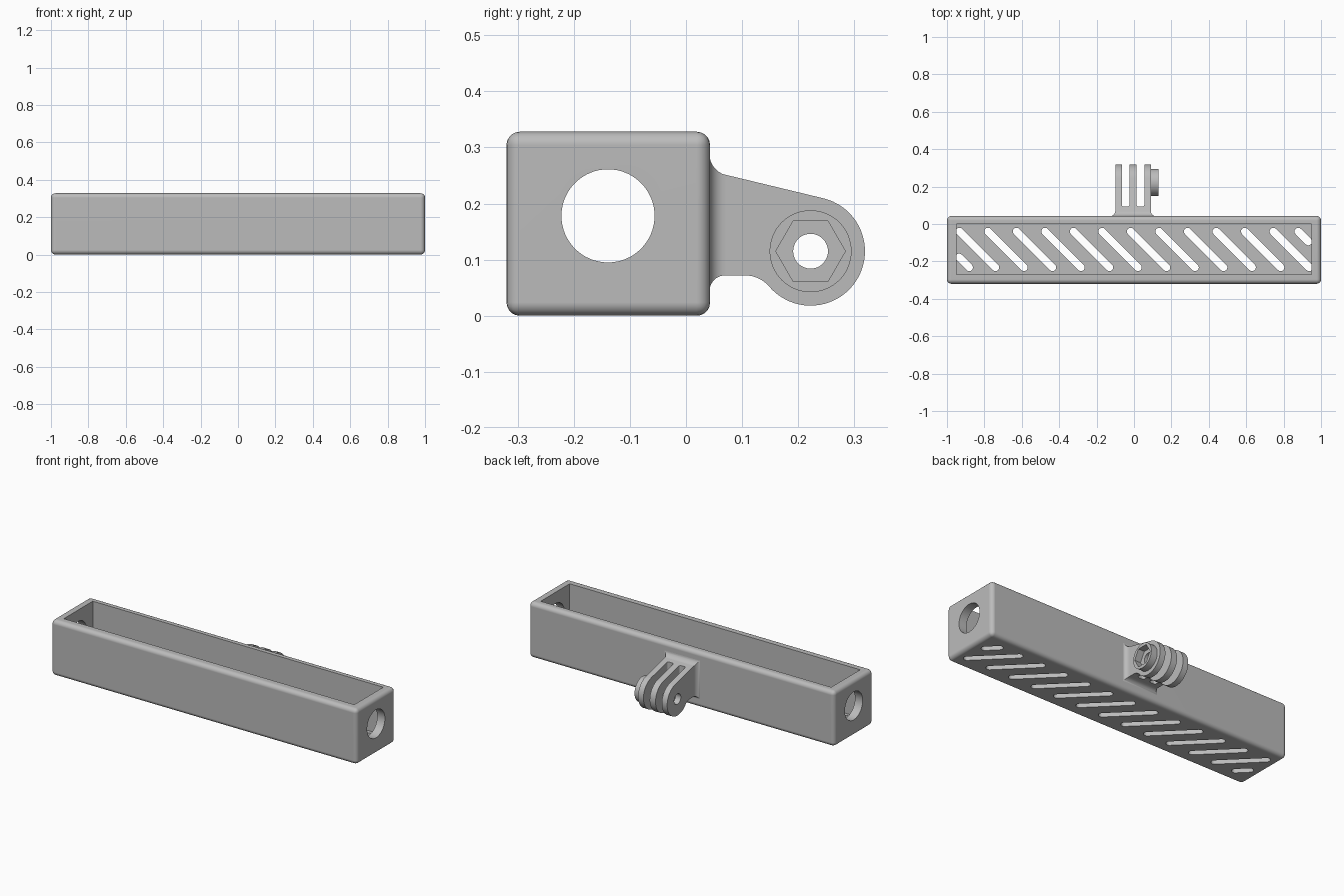
import bpy, bmesh
from math import sin, cos, pi, radians
from mathutils import Matrix

if "Cube" in bpy.data.objects:
    bpy.data.objects.remove(bpy.data.objects["Cube"])

grey = bpy.data.materials.new("plain grey")
grey.use_nodes = True
grey.diffuse_color = (0.5, 0.5, 0.5, 1)
grey.node_tree.nodes["Principled BSDF"].inputs["Base Color"].default_value = grey.diffuse_color


def finish(bm, name):
    bmesh.ops.recalc_face_normals(bm, faces=bm.faces)
    mesh = bpy.data.meshes.new(name)
    bm.to_mesh(mesh)
    bm.free()
    mesh.materials.append(grey)
    ob = bpy.data.objects.new(name, mesh)
    bpy.context.collection.objects.link(ob)
    return ob


def box(name, x, y, z, bevel=0.0, segments=5, only_upright=False):
    bm = bmesh.new()
    bmesh.ops.create_cube(bm, size=1)
    for v in bm.verts:
        for i, (lo, hi) in enumerate((x, y, z)):
            v.co[i] = hi if v.co[i] > 0 else lo
    if bevel:
        edges = [e for e in bm.edges if not only_upright
                 or abs(e.verts[0].co.z - e.verts[1].co.z) > 1e-4]
        bmesh.ops.bevel(bm, geom=edges, offset=bevel, segments=segments,
                        profile=0.5, affect='EDGES')
    return finish(bm, name)


def arc(cx, cy, r, a0, a1, n):
    return [(cx + r * cos(radians(a0 + (a1 - a0) * i / n)),
             cy + r * sin(radians(a0 + (a1 - a0) * i / n))) for i in range(n + 1)]


def prism(bm, points, lo, hi, along_x):
    rings = [[bm.verts.new((h, a, b) if along_x else (a, b, h)) for a, b in points]
             for h in (lo, hi)]
    bm.faces.new(rings[0])
    bm.faces.new(rings[1])
    for i in range(len(points)):
        j = (i + 1) % len(points)
        bm.faces.new((rings[0][i], rings[0][j], rings[1][j], rings[1][i]))


def prism_x(name, points, lo, hi):
    bm = bmesh.new()
    prism(bm, points, lo, hi, True)
    return finish(bm, name)


def round_x(name, cy, cz, r, lo, hi, sides=64):
    return prism_x(name, arc(cy, cz, r, 0, 360 - 360 / sides, sides - 1), lo, hi)


def boolean(ob, other, operation='DIFFERENCE'):
    mod = ob.modifiers.new("join or cut", 'BOOLEAN')
    mod.operation, mod.object, mod.solver = operation, other, 'EXACT'
    bpy.context.view_layer.objects.active = ob
    bpy.ops.object.modifier_apply(modifier=mod.name)
    bpy.data.objects.remove(other)


def smooth(ob):
    bpy.ops.object.select_all(action='DESELECT')
    ob.select_set(True)
    bpy.context.view_layer.objects.active = ob
    bpy.ops.object.shade_smooth_by_angle(angle=radians(32))
    mod = ob.modifiers.new("flat face normals", 'WEIGHTED_NORMAL')
    mod.keep_sharp = True


# Open tray with rounded outer edges
tray = box("tray", (-1, 1), (-0.32, 0.043), (0, 0.328), 0.024)
boolean(tray, box("cavity", (-0.95, 0.95), (-0.27, 0), (0.045, 0.5)))
boolean(tray, round_x("end_holes", -0.139, 0.178, 0.083, -1.1, 1.1))

# Diagonal drain slots, shortened at the two corners
slots = [(-0.933 + 0.1525 * i, -0.04, 0.192) for i in range(12)]
slots += [(-0.935, -0.178, 0.054), (0.878, -0.04, 0.054)]
bm = bmesh.new()
for x, y, run in slots:
    outline = arc(x, y, 0.02, 45, 225, 10) + arc(x + run, y - run, 0.02, 225, 405, 10)
    prism(bm, outline, -0.1, 0.1, False)
boolean(tray, finish(bm, "slot_cutter"))
smooth(tray)

# Hinge lug: tapered arm with a round end
PY, PZ = 0.222, 0.115
profile = [(0.03, 0.072)] + arc(0.105, 0.015, 0.057, 90, 40.5, 8)
profile += arc(PY, PZ, 0.097, 220.5, 436, 40) + [(0.03, 0.261)]
mount = prism_x("hinge_mount", profile, -0.1, 0.09)
for x in (-0.065, 0.014):
    boolean(mount, box("gap", (x, x + 0.041), (0.093, 0.5), (-0.2, 0.5), 0.01, 4, True))

# Nut boss on the left prong, with hexagonal pocket and bolt hole
bm = bmesh.new()
prism(bm, arc(PY, PZ, 0.073, 0, 354.375, 63), 0.08, 0.13, True)
rim = [e for e in bm.edges if all(v.co.x > 0.12 for v in e.verts)]
bmesh.ops.bevel(bm, geom=rim, offset=0.008, segments=4, profile=0.5, affect='EDGES')
boolean(mount, finish(bm, "nut_boss"), 'UNION')
boolean(mount, round_x("nut_pocket", PY, PZ, 0.062, 0.09, 0.2, 6))
boolean(mount, round_x("bolt_hole", PY, PZ, 0.031, -0.3, 0.3, 48))
smooth(mount)

# Flared fillet where the lug meets the tray wall
R, STEPS = 0.028, 8
bm = bmesh.new()
rings = []
for i in range(STEPS + 1):
    t = pi / 2 * i / STEPS
    y, off = 0.042 + R * (1 - cos(t)), R * (1 - sin(t))
    top = 0.261 - 0.249 * (y - 0.03) + off
    low = 0.072 - off
    rings.append([bm.verts.new(p) for p in (
        (-0.1 - off, y, low), (0.09 + off, y, low),
        (0.09 + off, y, top), (-0.1 - off, y, top))])
for a, b in zip(rings, rings[1:]):
    for i in range(4):
        j = (i + 1) % 4
        bm.faces.new((a[i], a[j], b[j], b[i]))
bm.faces.new(rings[0])
bm.faces.new(rings[-1])
smooth(finish(bm, "mount_fillet"))
